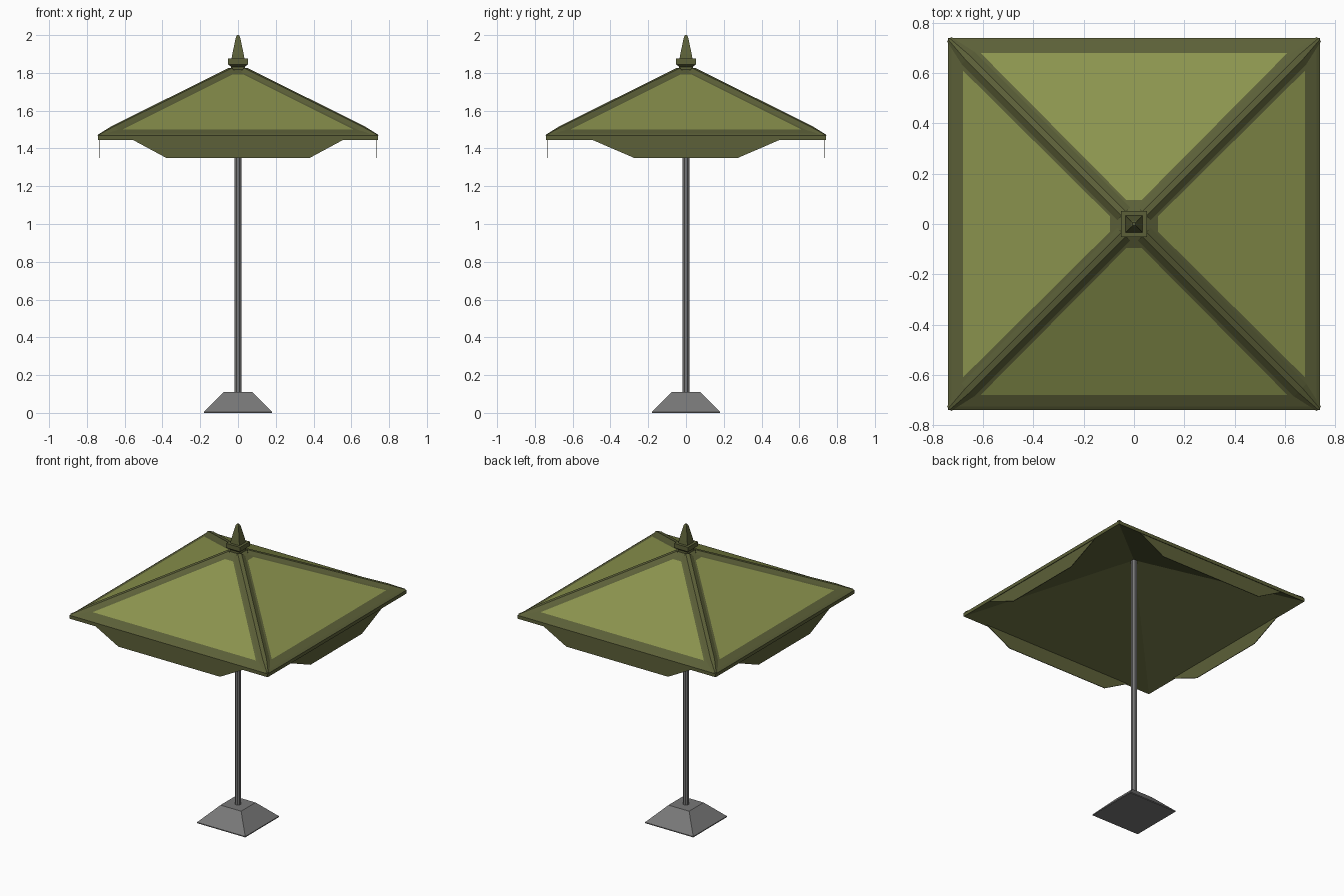
import bpy, bmesh, math
from mathutils import Matrix, Vector

cube = bpy.data.objects.get("Cube")
if cube:
    bpy.data.objects.remove(cube, do_unlink=True)


def material(name, r, g, b):
    m = bpy.data.materials.new(name)
    m.use_nodes = True
    m.diffuse_color = (r, g, b, 1)
    m.node_tree.nodes["Principled BSDF"].inputs["Base Color"].default_value = (r, g, b, 1)
    return m


TRIM = material("dark olive trim", 0.107, 0.117, 0.04)
PANEL = material("light olive fabric", 0.26, 0.295, 0.076)
METAL = material("grey metal", 0.188, 0.188, 0.188)


def finish(name, bm, *mats, recalc=True):
    bmesh.ops.remove_doubles(bm, verts=bm.verts, dist=0.0005)
    if recalc:
        bmesh.ops.recalc_face_normals(bm, faces=bm.faces)
    mesh = bpy.data.meshes.new(name)
    bm.to_mesh(mesh)
    bm.free()
    for m in mats:
        mesh.materials.append(m)
    ob = bpy.data.objects.new(name, mesh)
    bpy.context.collection.objects.link(ob)
    return ob


def face(bm, pts, mat=0):
    f = bm.faces.new([bm.verts.new(p) for p in pts])
    f.material_index = mat


def stack(name, profile, mat, sides=4):
    """Closed column through (half width, height) rings."""
    bm = bmesh.new()
    rings = []
    for r, z in profile:
        rad = r / math.cos(math.pi / sides)
        rings.append([bm.verts.new((rad * math.cos(a), rad * math.sin(a), z))
                      for a in [(i + 0.5) * math.tau / sides for i in range(sides)]])
    for lo, hi in zip(rings, rings[1:]):
        for i in range(sides):
            j = (i + 1) % sides
            bm.faces.new((lo[i], lo[j], hi[j], hi[i]))
    bm.faces.new(rings[0][::-1])
    bm.faces.new(rings[-1])
    return finish(name, bm, mat)


EDGE, LIP, TOP = 0.74, 0.725, 0.04


def roof_z(r):
    return 1.838 - 0.496 * r


# Pyramid roof: four framed fabric panels, eave lip, fascia and hollow underside
bm = bmesh.new()
for k in range(4):
    rot = Matrix.Rotation(k * math.pi / 2, 3, 'Z')

    def row(half, r, z):
        return [rot @ Vector((-half, -r, z)), rot @ Vector((half, -r, z))]

    outer = row(LIP, LIP, roof_z(LIP)) + row(TOP, TOP, roof_z(TOP))[::-1]
    inner = row(0.61, 0.68, roof_z(0.68)) + row(0.03, 0.095, roof_z(0.095))[::-1]
    for i in range(4):
        j = (i + 1) % 4
        face(bm, (outer[i], outer[j], inner[j], inner[i]))
    face(bm, inner, 1)
    lip = row(EDGE, EDGE, 1.468)
    eave = row(EDGE, EDGE, 1.445)
    face(bm, lip + outer[1::-1])
    face(bm, eave + lip[::-1])
    face(bm, eave[::-1] + [Vector((0, 0, 1.79))])
face(bm, [(x, y, roof_z(TOP)) for x, y in
          ((-TOP, -TOP), (TOP, -TOP), (TOP, TOP), (-TOP, TOP))])
finish("canopy_roof", bm, TRIM, PANEL)

# Raised ridge on each hip
for k in range(4):
    bm = bmesh.new()
    rot = Matrix.Rotation(k * math.pi / 2 + math.pi / 4, 3, 'Z')
    ends = []
    for r, half, lift in ((0.735, 0.012, 0.002), (0.66, 0.036, 0.008), (TOP, 0.036, 0.008)):
        z, drop = roof_z(r), 0.36 * half
        section = ((-half, -drop), (-half / 3, lift), (half / 3, lift),
                   (half, -drop), (0, -drop - 0.005))
        ends.append([bm.verts.new(rot @ Vector((r * math.sqrt(2), w, z + h)))
                     for w, h in section])
    for a, b in zip(ends, ends[1:]):
        for i in range(5):
            j = (i + 1) % 5
            bm.faces.new((a[i], a[j], b[j], b[i]))
    bm.faces.new(ends[0])
    bm.faces.new(ends[-1])
    finish(f"hip_ridge_{k + 1}", bm, TRIM)

# Hanging cloth valances, longer on the front and back
for k, name in enumerate(("front", "left", "back", "right")):
    top, bottom = ((0.56, 0.38), (0.50, 0.275))[k % 2]
    bm = bmesh.new()
    rot = Matrix.Rotation(k * math.pi / 2, 3, 'Z')
    face(bm, [rot @ Vector((x, -0.732, z)) for x, z in
              ((-top, 1.447), (-bottom, 1.35), (bottom, 1.35), (top, 1.447))])
    ob = finish(name + "_valance", bm, TRIM, recalc=False)
    mod = ob.modifiers.new("cloth thickness", 'SOLIDIFY')
    mod.thickness = 0.004
    mod.offset = 0

# Finial, pole and base
stack("finial_collar", ((0.036, 1.815), (0.036, 1.832), (0.052, 1.845), (0.052, 1.875)), TRIM)
stack("finial_spire", ((0.035, 1.87), (0.03, 1.9), (0.011, 1.99), (0.006, 2.0)), TRIM)
stack("pole", ((0.018, 0.1), (0.018, 1.8)), METAL, sides=8)
stack("base", ((0.18, 0), (0.18, 0.006), (0.077, 0.11)), METAL)
